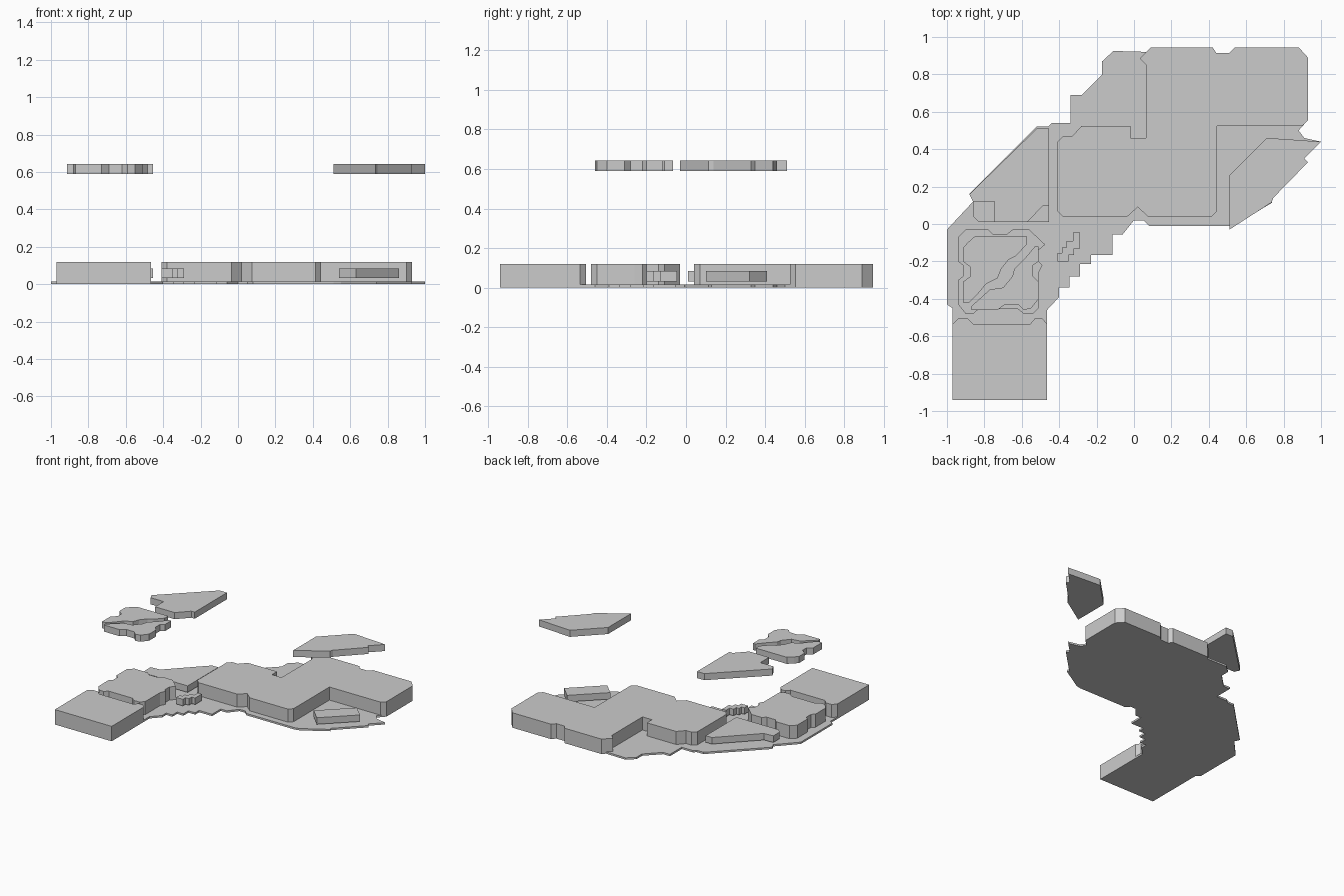
import bpy, bmesh


def slab(name, pts, z0, z1):
    """Extrude a plan outline between two heights."""
    bm = bmesh.new()
    face = bm.faces.new([bm.verts.new((x, y, z0)) for x, y in pts])
    top = bmesh.ops.extrude_face_region(bm, geom=[face])["geom"]
    for v in top:
        if isinstance(v, bmesh.types.BMVert):
            v.co.z = z1
    bmesh.ops.recalc_face_normals(bm, faces=bm.faces)
    me = bpy.data.meshes.new(name)
    bm.to_mesh(me)
    bm.free()
    ob = bpy.data.objects.new(name, me)
    bpy.context.collection.objects.link(ob)
    return ob


# Height bands: thin floor, tall blocks, low blocks, floating roofs
FLOOR, TALL, LOW, ROOF = (0, .015), (0, .12), (.032, .085), (.59, .643)

# Thin floor with stepped front edge
slab("floor_plate", [
    (-1, -.03), (-1, -.43), (-.97, -.45), (-.97, -.54), (-.465, -.54),
    (-.465, -.46), (-.40, -.39), (-.40, -.34), (-.345, -.34), (-.345, -.28),
    (-.29, -.28), (-.29, -.215), (-.23, -.215), (-.23, -.165), (-.115, -.165),
    (-.115, -.055), (-.06, -.055), (0, .02), (.05, .02), (.08, -.01),
    (.51, -.01), (.55, 0), (.74, .115), (.73, .13), (.93, .33), (.91, .35),
    (1, .44), (.91, .46), (.88, .50), (.925, .55), (.92, .88), (.87, .93),
    (.54, .93), (.51, .91), (.44, .91), (.42, .93), (.09, .93), (.07, .92),
    (-.11, .925), (-.17, .87), (-.17, .80), (-.28, .69), (-.34, .69),
    (-.34, .54), (-.44, .54), (-.46, .52), (-.52, .52), (-.88, .16),
    (-.86, .12)], *FLOOR)

# Tall front block with a notched rear edge
slab("front_block", [
    (-.97, -.94), (-.465, -.94), (-.465, -.535), (-.49, -.505), (-.53, -.505),
    (-.555, -.535), (-.86, -.535), (-.89, -.505), (-.94, -.505),
    (-.97, -.535)], *TALL)

# Tall S-shaped main block
slab("main_block", [
    (-.41, .07), (-.38, .04), (-.035, .04), (.02, .09), (.075, .04),
    (.415, .04), (.445, .07), (.445, .525), (.90, .525), (.93, .555),
    (.93, .89), (.88, .945), (.54, .945), (.51, .915), (.44, .915),
    (.42, .945), (.09, .945), (.03, .885), (.065, .85), (.065, .46),
    (-.02, .46), (-.02, .525), (-.28, .525), (-.33, .47), (-.38, .47),
    (-.41, .44)], *TALL)

# Tall left room block
slab("room_block", [
    (-.94, -.07), (-.90, -.03), (-.78, -.03), (-.755, -.055), (-.68, -.055),
    (-.65, -.03), (-.56, -.03), (-.475, -.11), (-.51, -.14), (-.51, -.20),
    (-.49, -.22), (-.51, -.26), (-.51, -.45), (-.54, -.48), (-.59, -.48),
    (-.62, -.455), (-.83, -.455), (-.86, -.48), (-.90, -.48), (-.94, -.43),
    (-.94, -.30), (-.915, -.28), (-.915, -.22), (-.94, -.20)], *TALL)

# Low blocks on the floor
slab("low_left_block", [
    (-.86, .04), (-.83, .01), (-.455, .01), (-.455, .40), (-.51, .40),
    (-.78, .125), (-.86, .12)], *LOW)
slab("low_right_block", [
    (.54, .19), (.63, .10), (.86, .32), (.77, .41)], *LOW)
slab("low_steps", [
    (-.41, -.20), (-.35, -.20), (-.35, -.165), (-.32, -.165), (-.32, -.13),
    (-.29, -.13), (-.29, -.045), (-.325, -.045), (-.325, -.09),
    (-.36, -.09), (-.36, -.125), (-.385, -.125), (-.385, -.155),
    (-.41, -.155)], *LOW)

# Floating roofs
slab("left_roof", [
    (-.86, .12), (-.745, .12), (-.745, .01), (-.57, .01), (-.485, .10),
    (-.455, .10), (-.455, .51), (-.52, .51), (-.88, .16)], *ROOF)
slab("right_roof", [
    (.51, -.03), (.735, .115), (.745, .14), (.93, .33), (.91, .35),
    (1, .44), (.86, .45), (.71, .46), (.51, .26)], *ROOF)

# Split room roof with a diagonal gap
slab("room_roof_back", [
    (-.915, -.42), (-.915, -.31), (-.875, -.28), (-.875, -.23), (-.915, -.20),
    (-.915, -.13), (-.89, -.10), (-.85, -.065), (-.575, -.065), (-.575, -.11),
    (-.63, -.17), (-.67, -.19), (-.71, -.24), (-.73, -.29), (-.79, -.32),
    (-.84, -.38), (-.88, -.42)], *ROOF)
slab("room_roof_front", [
    (-.51, -.12), (-.51, -.20), (-.54, -.22), (-.54, -.28), (-.51, -.31),
    (-.51, -.40), (-.55, -.45), (-.59, -.46), (-.62, -.43), (-.69, -.43),
    (-.73, -.46), (-.87, -.46), (-.87, -.44), (-.77, -.35), (-.70, -.34),
    (-.65, -.28), (-.64, -.24), (-.58, -.18), (-.53, -.12)], *ROOF)
